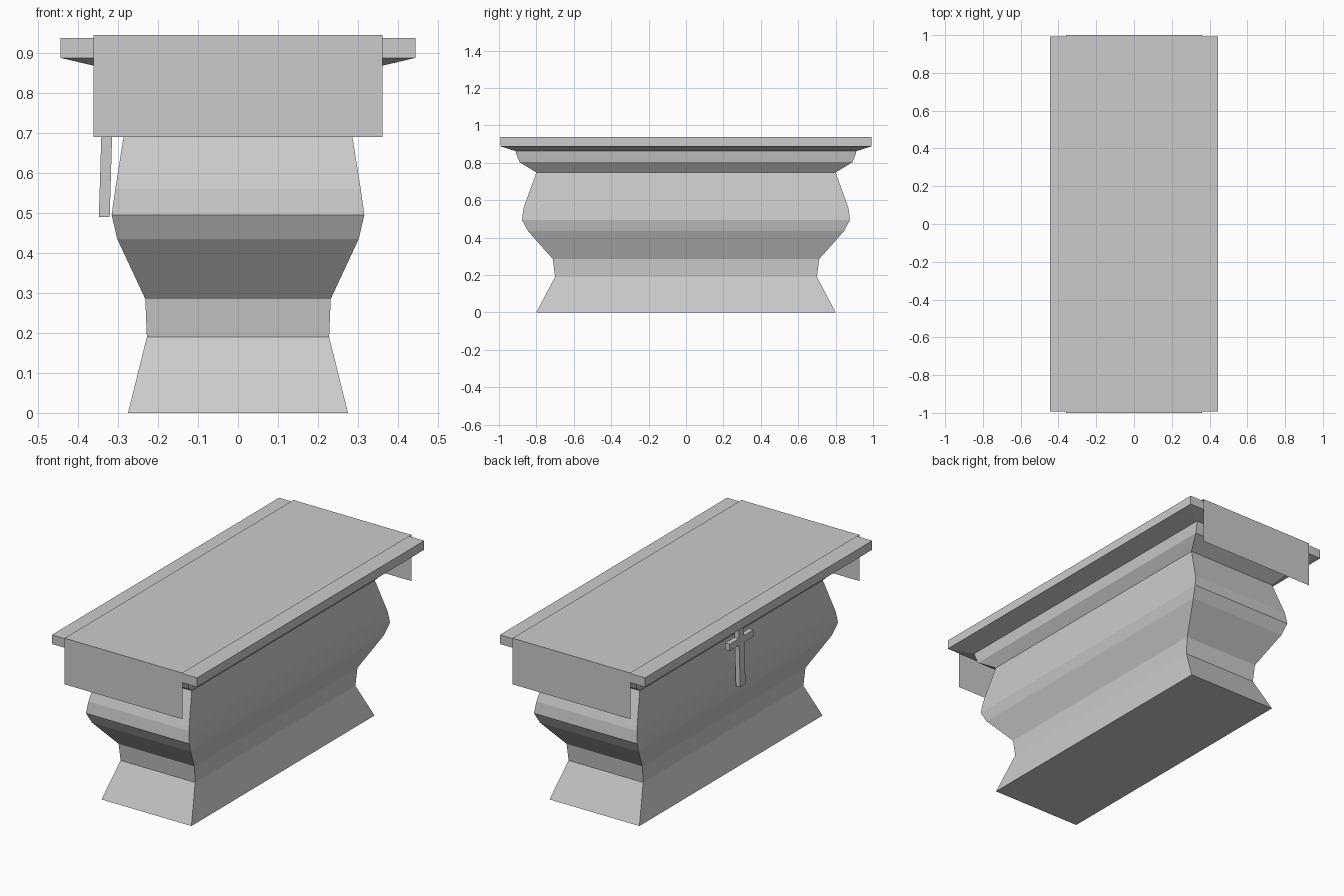
import bpy
import bmesh
from mathutils import Matrix, Vector

if "Cube" in bpy.data.objects:
    bpy.data.objects.remove(bpy.data.objects["Cube"])

stone = bpy.data.materials.new("pale grey stone")
stone.diffuse_color = (0.6, 0.6, 0.6, 1)
stone.use_nodes = True
stone.node_tree.nodes["Principled BSDF"].inputs["Base Color"].default_value = stone.diffuse_color


def finish(name, bm, solid=True):
    if solid:
        bmesh.ops.recalc_face_normals(bm, faces=bm.faces)
    mesh = bpy.data.meshes.new(name)
    bm.to_mesh(mesh)
    bm.free()
    mesh.materials.append(stone)
    obj = bpy.data.objects.new(name, mesh)
    bpy.context.collection.objects.link(obj)
    return obj


def loft(name, profile):
    """Stack rectangular rings given as (half x, half y, z)."""
    bm = bmesh.new()
    rings = [[bm.verts.new((sx * hx, sy * hy, z))
              for sx, sy in ((-1, -1), (1, -1), (1, 1), (-1, 1))]
             for hx, hy, z in profile]
    for low, high in zip(rings, rings[1:]):
        for i in range(4):
            j = (i + 1) % 4
            bm.faces.new((low[i], low[j], high[j], high[i]))
    bm.faces.new(rings[0][::-1])
    bm.faces.new(rings[-1])
    return finish(name, bm)


# Moulded pedestal with cornice and table slab
loft("altar_body", [
    (0.275, 0.80, 0.0), (0.228, 0.70, 0.19), (0.232, 0.712, 0.285),
    (0.302, 0.845, 0.435), (0.316, 0.877, 0.495), (0.307, 0.868, 0.56),
    (0.277, 0.80, 0.748), (0.322, 0.89, 0.803), (0.330, 0.907, 0.845),
    (0.333, 0.911, 0.862), (0.444, 0.993, 0.888), (0.444, 0.993, 0.938),
])

# Thin cloth lying over the slab and hanging down at both ends
bm = bmesh.new()
path = [(-1, 0.69), (-1, 0.945), (1, 0.945), (1, 0.69)]
rows = [[bm.verts.new((x, y, z)) for x in (-0.361, 0.361)] for y, z in path]
for a, b in zip(rows, rows[1:]):
    bm.faces.new((a[0], a[1], b[1], b[0]))
finish("altar_cloth", bm, solid=False)

# Leaning cross on the left long side, one outline extruded in depth
w, arm, z0, z1, z2, z3 = 0.023, 0.105, 0.49, 0.72, 0.757, 0.83
half = [(w, z0), (w, z1), (arm, z1), (arm, z2), (w, z2), (w, z3)]
outline = half + [(-y, z) for y, z in reversed(half)]
bm = bmesh.new()
face = bm.faces.new([bm.verts.new((-0.348, y, z)) for y, z in outline])
new = bmesh.ops.extrude_face_region(bm, geom=[face])["geom"]
bmesh.ops.translate(bm, vec=Vector((0.027, 0, 0)),
                    verts=[v for v in new if isinstance(v, bmesh.types.BMVert)])
lean = Matrix.Identity(4)
lean[0][2] = 0.03
bmesh.ops.transform(bm, matrix=lean, space=Matrix.Translation((0, 0, -z0)),
                    verts=bm.verts)
finish("cross", bm)
